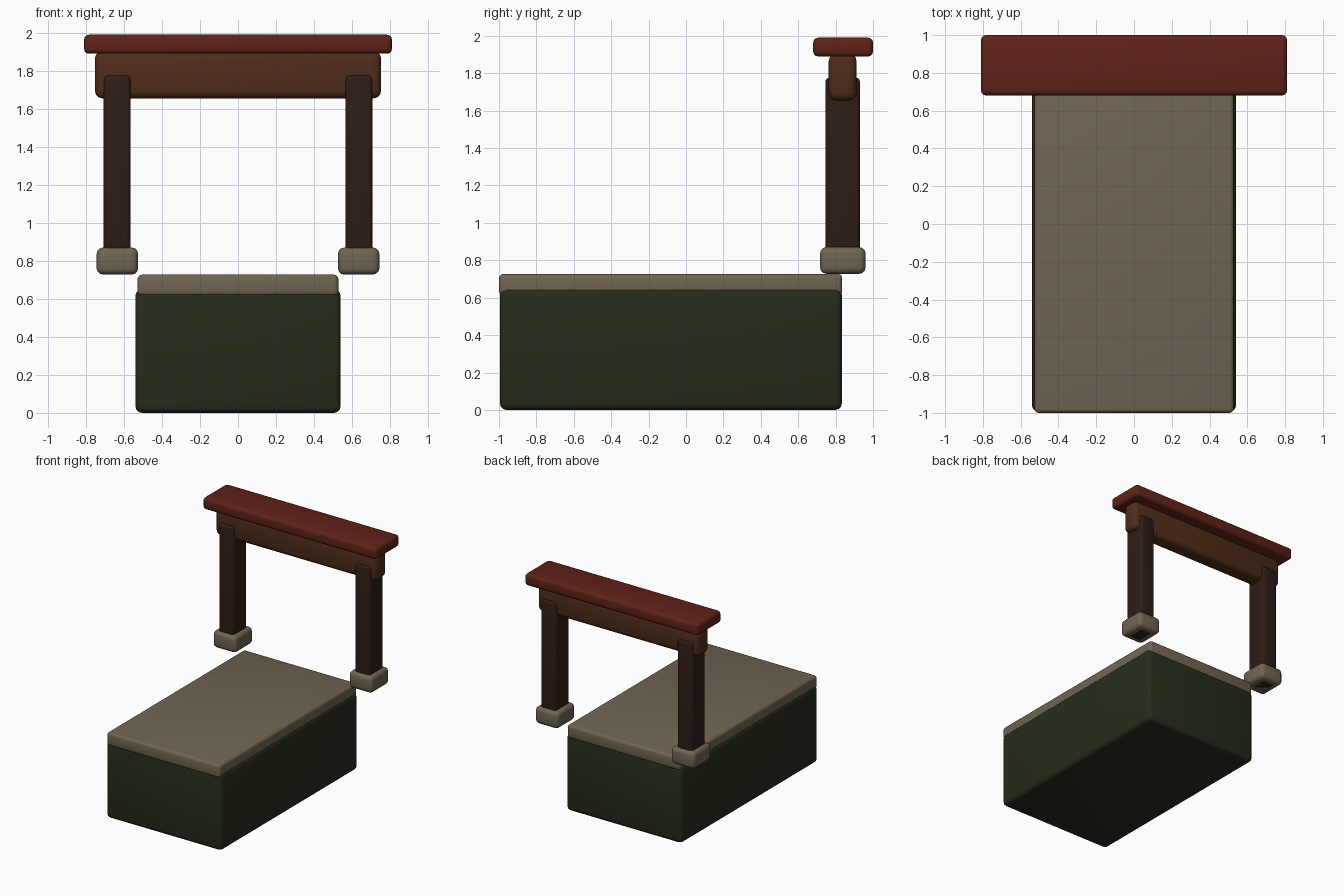
import bpy

if "Cube" in bpy.data.objects:
    bpy.data.objects.remove(bpy.data.objects["Cube"])


def material(name, rgb):
    m = bpy.data.materials.new(name)
    m.diffuse_color = (*rgb, 1)
    m.use_nodes = True
    m.node_tree.nodes["Principled BSDF"].inputs["Base Color"].default_value = m.diffuse_color
    return m


green = material("dark_green", (0.019, 0.026, 0.011))
stone = material("stone", (0.16, 0.13, 0.085))
red = material("red_lacquer", (0.115, 0.016, 0.009))
brown = material("brown_wood", (0.08, 0.026, 0.01))
dark = material("dark_wood", (0.029, 0.012, 0.008))


def block(name, lo, hi, bevel, mat, segments=3):
    """Rounded box between two corners."""
    bpy.ops.mesh.primitive_cube_add(size=1, location=[(a + b) / 2 for a, b in zip(lo, hi)])
    ob = bpy.context.object
    ob.name = name
    ob.scale = [b - a for a, b in zip(lo, hi)]
    bpy.ops.object.transform_apply(location=False, rotation=False, scale=True)
    mod = ob.modifiers.new("rounded_edges", 'BEVEL')
    mod.width = bevel
    mod.segments = segments
    bpy.ops.object.modifier_apply(modifier=mod.name)
    ob.data.materials.append(mat)
    bpy.ops.object.shade_smooth_by_angle(angle=0.7)
    return ob


# Plinth with stone slab on top
block("plinth", (-0.54, -0.995, 0), (0.54, 0.833, 0.65), 0.035, green)
block("plinth_slab", (-0.528, -1.0, 0.615), (0.528, 0.835, 0.727), 0.022, stone)

# Gate: two posts in stone footings
for side, s in (("left", -1), ("right", 1)):
    xs = sorted((s * 0.565, s * 0.707))
    block(side + "_post", (xs[0], 0.745, 0.728), (xs[1], 0.93, 1.777), 0.022, dark)
    xs = sorted((s * 0.526, s * 0.744))
    block(side + "_footing", (xs[0], 0.717, 0.728), (xs[1], 0.96, 0.87), 0.033, stone)

# Crossbeam and roof board
block("crossbeam", (-0.753, 0.763, 1.655), (0.753, 0.912, 1.905), 0.04, brown)
block("roof_board", (-0.81, 0.68, 1.89), (0.81, 1.0, 1.99), 0.026, red)
